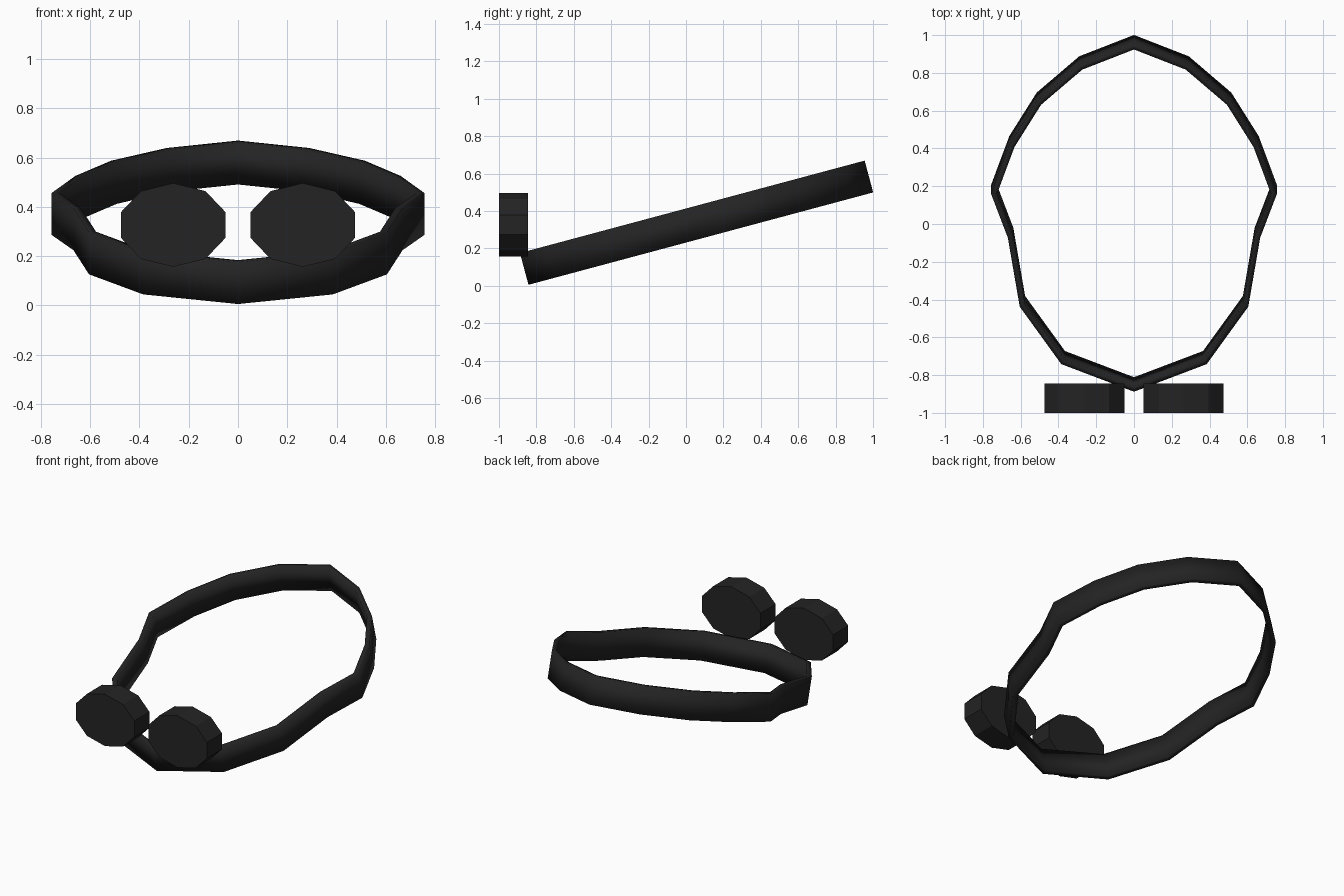
import bpy, bmesh, math
from mathutils import Vector, Matrix

cube = bpy.data.objects.get("Cube")
if cube:
    bpy.data.objects.remove(cube, do_unlink=True)

# One dark plastic colour
black = bpy.data.materials.new("black_plastic")
black.use_nodes = True
colour = (0.017, 0.017, 0.017, 1)
black.diffuse_color = colour
black.node_tree.nodes["Principled BSDF"].inputs["Base Color"].default_value = colour


def add_object(name, bm, smooth=False):
    for f in bm.faces:
        f.smooth = smooth
    mesh = bpy.data.meshes.new(name)
    bm.to_mesh(mesh)
    bm.free()
    mesh.materials.append(black)
    obj = bpy.data.objects.new(name, mesh)
    bpy.context.collection.objects.link(obj)
    return obj


# Strap: a tall thin band on a tilted egg-shaped loop
TILT = math.radians(15)
half_height = Vector((0, -math.sin(TILT), math.cos(TILT))) * 0.088
half = [(0, -0.865), (0.385, -0.719), (0.605, -0.415), (0.668, -0.05),
        (0.757, 0.183), (0.66, 0.443), (0.515, 0.673), (0.29, 0.865), (0, 0.978)]
loop = half + [(-x, y) for x, y in half[-2:0:-1]]

bm = bmesh.new()
lower, upper = [], []
for x, y in loop:
    centre = Vector((x, y, 0.09 + (y + 0.865) * math.tan(TILT)))
    lower.append(bm.verts.new(centre - half_height))
    upper.append(bm.verts.new(centre + half_height))
for i in range(len(loop)):
    j = (i + 1) % len(loop)
    bm.faces.new((lower[i], lower[j], upper[j], upper[i]))
strap = add_object("strap", bm, smooth=True)
solid = strap.modifiers.new("thickness", "SOLIDIFY")
solid.thickness = 0.03
solid.offset = -1
solid.use_even_offset = True

# Eye cups: ten-sided oval discs in front of the strap
for name, side in (("left_eye_cup", 1), ("right_eye_cup", -1)):
    bm = bmesh.new()
    bmesh.ops.create_cone(bm, cap_ends=True, segments=10, radius1=1, radius2=1, depth=1)
    # Put a corner at the top, then lay the disc facing the front
    top = max(bm.verts, key=lambda v: v.co.y).co
    turn = math.atan2(top.y, top.x) - math.pi / 2
    bm.transform(Matrix.Translation((side * 0.263, -0.922, 0.326))
                 @ Matrix.Diagonal((0.223, 0.156, 0.17, 1))
                 @ Matrix.Rotation(math.pi / 2, 4, "X")
                 @ Matrix.Rotation(-turn, 4, "Z"))
    add_object(name, bm)
